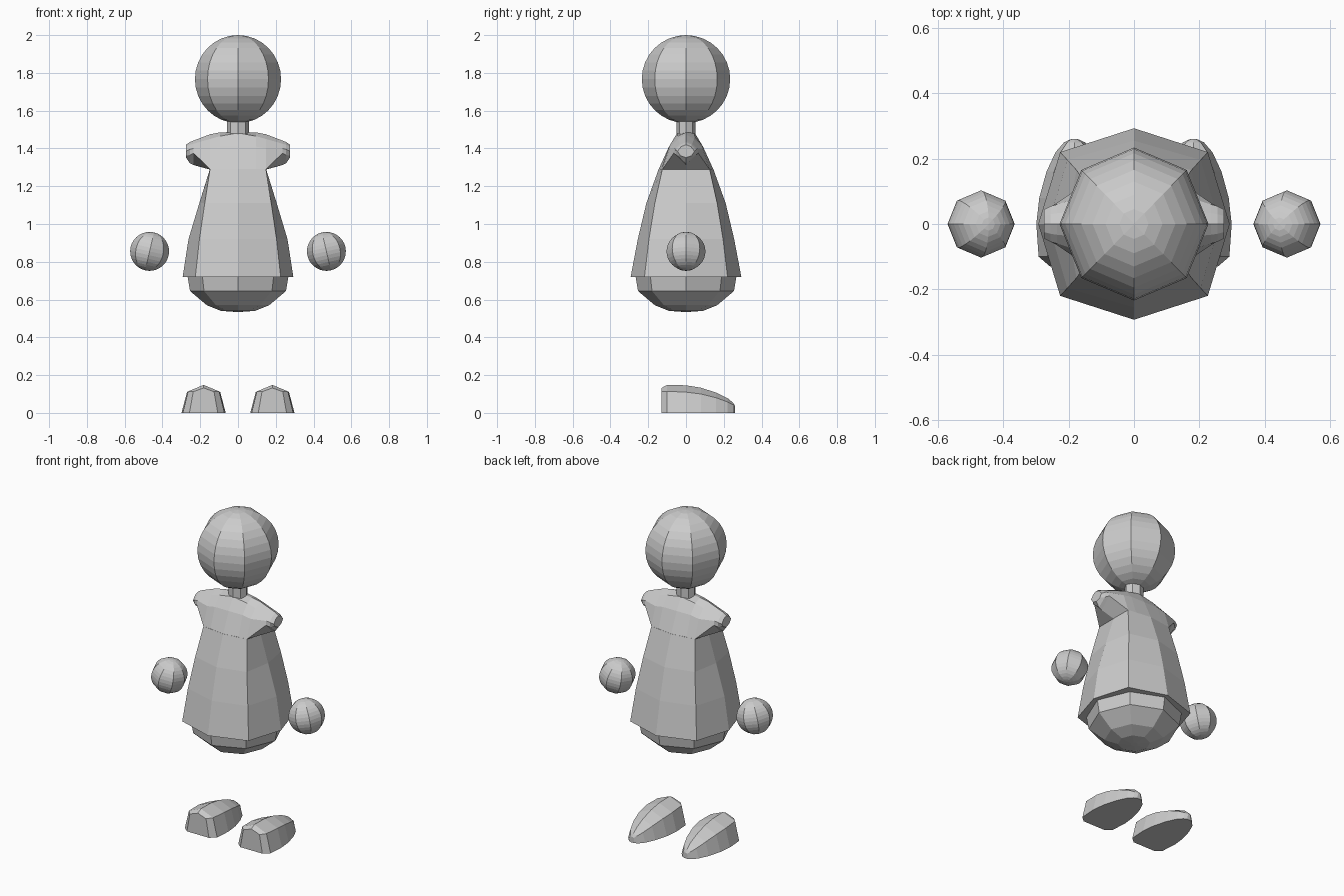
import bpy, bmesh
from math import radians, sin, cos, pi

if "Cube" in bpy.data.objects:
    bpy.data.objects.remove(bpy.data.objects["Cube"])


def loft(name, rings):
    """Skin equal-length rings of points with quads and cap both ends."""
    bm = bmesh.new()
    loops = [[bm.verts.new(p) for p in ring] for ring in rings]
    n = len(loops[0])
    for a, b in zip(loops, loops[1:]):
        for i in range(n):
            j = (i + 1) % n
            bm.faces.new((a[i], a[j], b[j], b[i]))
    bm.faces.new(loops[0])
    bm.faces.new(loops[-1])
    bmesh.ops.recalc_face_normals(bm, faces=bm.faces)
    me = bpy.data.meshes.new(name)
    bm.to_mesh(me)
    bm.free()
    ob = bpy.data.objects.new(name, me)
    bpy.context.collection.objects.link(ob)
    return ob


def ball(name, loc, scale, tilt=0):
    bpy.ops.mesh.primitive_uv_sphere_add(segments=8, ring_count=16, radius=1,
                                         location=loc, rotation=(0, tilt, 0))
    ob = bpy.context.object
    ob.name = name
    ob.scale = scale
    return ob


def octagon(rx, ry, z):
    return [(rx * cos(i * pi / 4), ry * sin(i * pi / 4), z) for i in range(8)]


# Head and neck
ball("head", (0, 0, 1.767), (0.228, 0.234, 0.233))
loft("neck", [octagon(0.057, 0.05, 1.46), octagon(0.057, 0.05, 1.56)])

# Body: eight-sided skirt; z, axis half-widths, diagonal corner
body = []
for z, ax, ay, dx, dy in [(0.72, 0.293, 0.293, 0.226, 0.22),
                          (0.92, 0.262, 0.255, 0.204, 0.196),
                          (1.11, 0.205, 0.21, 0.176, 0.165),
                          (1.29, 0.149, 0.145, 0.148, 0.125)]:
    body.append([(ax, 0, z), (dx, dy, z), (0, ay, z), (-dx, dy, z),
                 (-ax, 0, z), (-dx, -dy, z), (0, -ay, z), (dx, -dy, z)])
loft("body", body)

# Shoulders with short sleeves: x, bottom z, three (y, z) side points, top z
half = [(0.0, 1.288, (0.145, 1.289), (0.09, 1.41), (0.047, 1.482), 1.487),
        (0.095, 1.288, (0.131, 1.289), (0.09, 1.41), (0.045, 1.465), 1.485),
        (0.148, 1.288, (0.125, 1.289), (0.088, 1.40), (0.042, 1.45), 1.475),
        (0.235, 1.312, (0.065, 1.375), (0.06, 1.40), (0.033, 1.425), 1.442),
        (0.255, 1.322, (0.052, 1.365), (0.055, 1.395), (0.03, 1.42), 1.434),
        (0.275, 1.352, (0.03, 1.362), (0.045, 1.385), (0.025, 1.41), 1.42)]


def shoulder_ring(x, low, b, m, t, top):
    right = [(x, y, z) for y, z in (b, m, t)]
    left = [(x, -y, z) for y, z in (t, m, b)]
    return [(x, 0, low)] + right + [(x, 0, top)] + left


loft("shoulders", [shoulder_ring(-s[0], *s[1:]) for s in half[:0:-1]]
     + [shoulder_ring(*s) for s in half])

# Rounded underside set in from the hem
loft("underside", [octagon(r, r, z) for r, z in
                   [(0.268, 0.73), (0.254, 0.645), (0.165, 0.57),
                    (0.09, 0.54), (0.02, 0.535)]])

# Hands and feet
# Foot sections: y, sole half-width, upper half-width, upper z, ridge z
foot = [(-0.13, 0.075, 0.055, 0.112, 0.132), (-0.10, 0.11, 0.082, 0.114, 0.148),
        (0.0, 0.117, 0.088, 0.11, 0.146), (0.08, 0.108, 0.08, 0.1, 0.133),
        (0.16, 0.086, 0.063, 0.08, 0.107), (0.22, 0.058, 0.042, 0.058, 0.078),
        (0.25, 0.032, 0.022, 0.042, 0.053), (0.26, 0.01, 0.008, 0.032, 0.036)]
for side, s in (("left", -1), ("right", 1)):
    ball(side + "_hand", (s * 0.468, 0, 0.855), (0.103, 0.103, 0.103), -s * radians(13))
    cx = s * 0.182
    loft(side + "_foot", [[(cx - w, y, 0), (cx - u, y, h), (cx, y, t),
                           (cx + u, y, h), (cx + w, y, 0)]
                          for y, w, u, h, t in foot])
